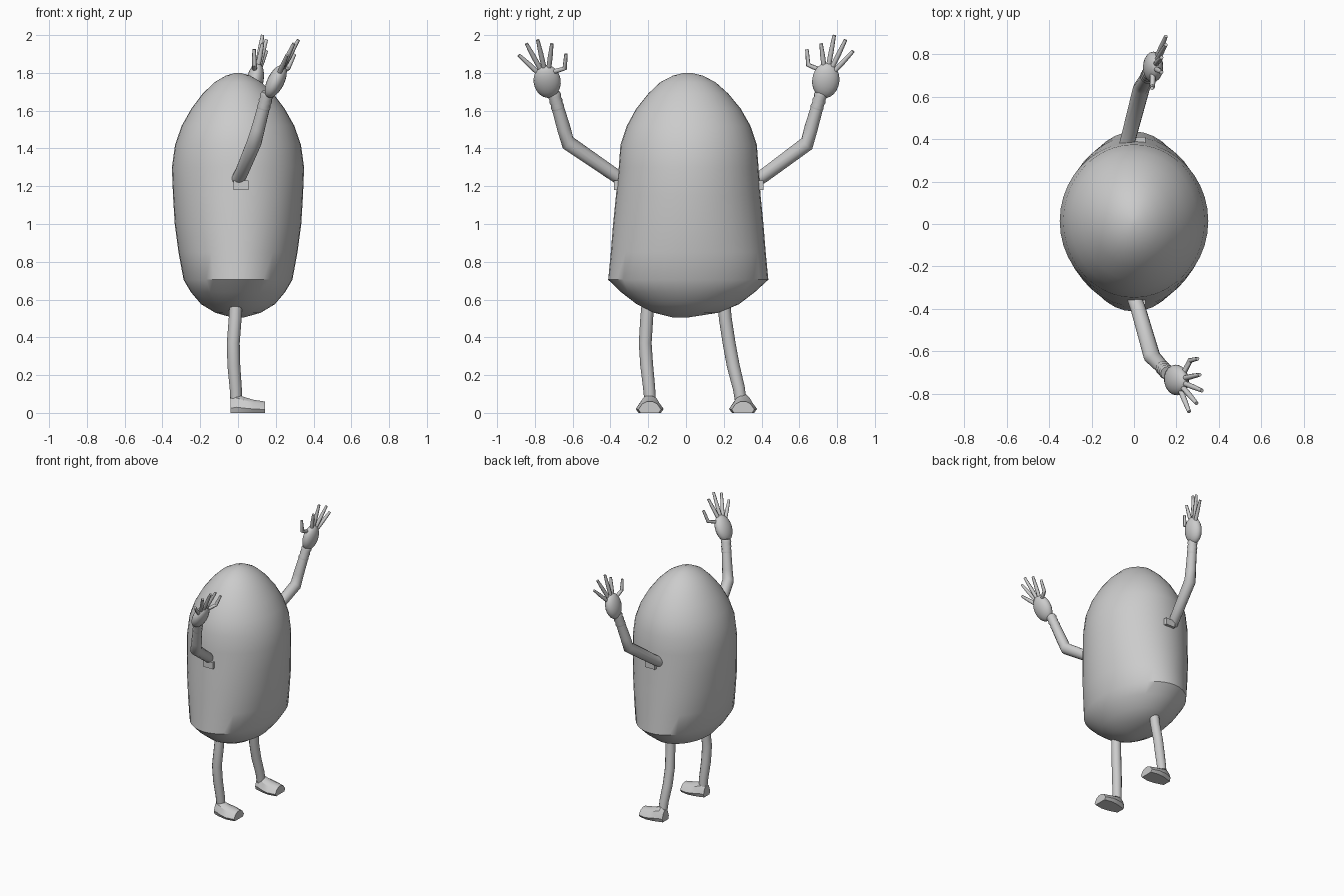
import bpy, bmesh, math
from mathutils import Vector, Matrix

cube = bpy.data.objects.get("Cube")
if cube:
    bpy.data.objects.remove(cube, do_unlink=True)

COLOR = (0.6, 0.6, 0.6, 1)
grey = bpy.data.materials.new("plain grey")
grey.use_nodes = True
grey.diffuse_color = COLOR
grey.node_tree.nodes["Principled BSDF"].inputs["Base Color"].default_value = COLOR


def add_object(name, bm, angle=35):
    bmesh.ops.recalc_face_normals(bm, faces=bm.faces)
    mesh = bpy.data.meshes.new(name)
    bm.to_mesh(mesh)
    bm.free()
    mesh.materials.append(grey)
    ob = bpy.data.objects.new(name, mesh)
    bpy.context.collection.objects.link(ob)
    bpy.ops.object.select_all(action='DESELECT')
    ob.select_set(True)
    bpy.context.view_layer.objects.active = ob
    bpy.ops.object.shade_smooth_by_angle(angle=math.radians(angle))
    return ob


def loft(name, rings, angle=35):
    """Skin equal-sized rings of points and cap both ends."""
    bm = bmesh.new()
    loops = [[bm.verts.new(p) for p in ring] for ring in rings]
    n = len(loops[0])
    for a, b in zip(loops, loops[1:]):
        for i in range(n):
            j = (i + 1) % n
            bm.faces.new((a[i], a[j], b[j], b[i]))
    bm.faces.new(loops[0])
    bm.faces.new(loops[-1])
    return add_object(name, bm, angle)


def tube(name, points, radii, sides=12):
    pts = [Vector(p) for p in points]
    rings = []
    for i, p in enumerate(pts):
        direction = pts[min(i + 1, len(pts) - 1)] - pts[max(i - 1, 0)]
        u = direction.cross(Vector((1, 0, 0))).normalized()
        v = direction.cross(u).normalized()
        rings.append([p + radii[i] * (u * math.cos(t) + v * math.sin(t))
                      for t in (math.tau * k / sides for k in range(sides))])
    return loft(name, rings, 50)


def ellipse(z, rx, ry, cy, n=40):
    return [(rx * math.cos(math.tau * k / n), cy + ry * math.sin(math.tau * k / n), z)
            for k in range(n)]


# Body: height, half depth, half width, sideways centre
profile = [(0.505, 0.03, 0.04, -0.03), (0.53, 0.12, 0.17, 0.0), (0.575, 0.195, 0.27, 0.01),
           (0.64, 0.25, 0.355, 0.01), (0.705, 0.288, 0.424, 0.012), (0.85, 0.315, 0.41, 0.012),
           (1.0, 0.335, 0.398, 0.012), (1.15, 0.344, 0.383, 0.012), (1.3, 0.35, 0.37, 0.014),
           (1.42, 0.333, 0.361, 0.014), (1.52, 0.298, 0.327, 0.014), (1.61, 0.247, 0.277, 0.013),
           (1.69, 0.187, 0.212, 0.012), (1.75, 0.125, 0.147, 0.01), (1.785, 0.065, 0.08, 0.01),
           (1.8, 0.015, 0.02, 0.01)]
loft("body", [ellipse(*row) for row in profile], 40)


def hand(name, centre, axis):
    """Flattened egg-shaped palm, thin towards the front."""
    z = Vector(axis).normalized()
    x = Vector((0, 1, 0)).cross(z).normalized()
    y = z.cross(x)
    frame = Matrix((x, y, z)).transposed().to_4x4()
    bm = bmesh.new()
    bmesh.ops.create_uvsphere(bm, u_segments=20, v_segments=12, radius=1)
    bm.transform(Matrix.Translation(centre) @ frame @ Matrix.Diagonal((0.045, 0.072, 0.095, 1)))
    add_object(name, bm, 60)


def arm(side, path, palm, axis, tips):
    tube(side + "_arm", path, [0.034, 0.036, 0.04, 0.036, 0.031])
    # Ribbed cuff at the wrist
    elbow, wrist = Vector(path[-2]), Vector(path[-1])
    cuff = [elbow.lerp(wrist, 0.55 + 0.08 * i) for i in range(7)]
    tube(side + "_cuff", cuff, [0.036 if i % 2 else 0.031 for i in range(7)])
    hand(side + "_palm", palm, axis)
    palm = Vector(palm)
    for i, tip in enumerate(tips):
        tip = Vector(tip)
        base = palm.lerp(tip, 0.35)
        middle = palm.lerp(tip, 0.65)
        if i == 0:
            middle += Vector((0, (tip.y - palm.y) * 0.28, -0.025))
        tube(f"{side}_finger_{i + 1}", [base, middle, tip], [0.013, 0.013, 0.009], 8)


arm("right",
    [(-0.01, -0.32, 1.22), (0.02, -0.40, 1.275), (0.085, -0.625, 1.43),
     (0.105, -0.645, 1.5), (0.155, -0.70, 1.69)],
    (0.2, -0.735, 1.755), (0.45, -0.12, 0.9),
    [(0.30, -0.635, 1.90), (0.31, -0.71, 1.955), (0.32, -0.785, 1.975),
     (0.295, -0.845, 1.955), (0.26, -0.885, 1.895)])
arm("left",
    [(-0.045, 0.34, 1.21), (-0.025, 0.41, 1.255), (0.035, 0.64, 1.425),
     (0.045, 0.66, 1.5), (0.075, 0.715, 1.69)],
    (0.09, 0.74, 1.76), (0.2, 0.12, 1),
    [(0.085, 0.64, 1.925), (0.13, 0.715, 1.955), (0.13, 0.785, 2.0),
     (0.15, 0.845, 1.975), (0.15, 0.885, 1.915)])

# Small square sockets under the shoulders
for side, y in (("right", -0.355), ("left", 0.385)):
    bm = bmesh.new()
    bmesh.ops.create_cube(bm, size=1)
    bm.transform(Matrix.Translation((0.015, y, 1.205)) @ Matrix.Diagonal((0.08, 0.05, 0.05, 1)))
    add_object(side + "_shoulder_socket", bm)

# Legs
leg_radii = [0.033, 0.034, 0.034, 0.034, 0.032, 0.03]
tube("right_leg", [(-0.01, -0.2, 0.6), (-0.015, -0.208, 0.5), (-0.025, -0.216, 0.37),
                   (-0.022, -0.208, 0.25), (-0.012, -0.195, 0.13), (-0.01, -0.19, 0.06)], leg_radii)
tube("left_leg", [(-0.01, 0.2, 0.6), (-0.015, 0.208, 0.5), (-0.025, 0.228, 0.37),
                  (-0.022, 0.25, 0.25), (-0.012, 0.28, 0.13), (-0.01, 0.29, 0.06)], leg_radii)

# Feet: wedge sections from heel to toe (forward, half width, height)
sections = [(-0.04, 0.04, 0.08), (-0.01, 0.052, 0.1), (0.03, 0.065, 0.085),
            (0.08, 0.074, 0.07), (0.142, 0.06, 0.06)]
outline = [(-0.8, 0), (0.8, 0), (1, 0.3), (0.65, 0.8), (0.25, 1), (-0.25, 1), (-0.65, 0.8), (-1, 0.3)]
for side, y in (("right", -0.192), ("left", 0.302)):
    loft(side + "_foot", [[(x, y + w * a, h * b) for a, b in outline] for x, w, h in sections], 30)
